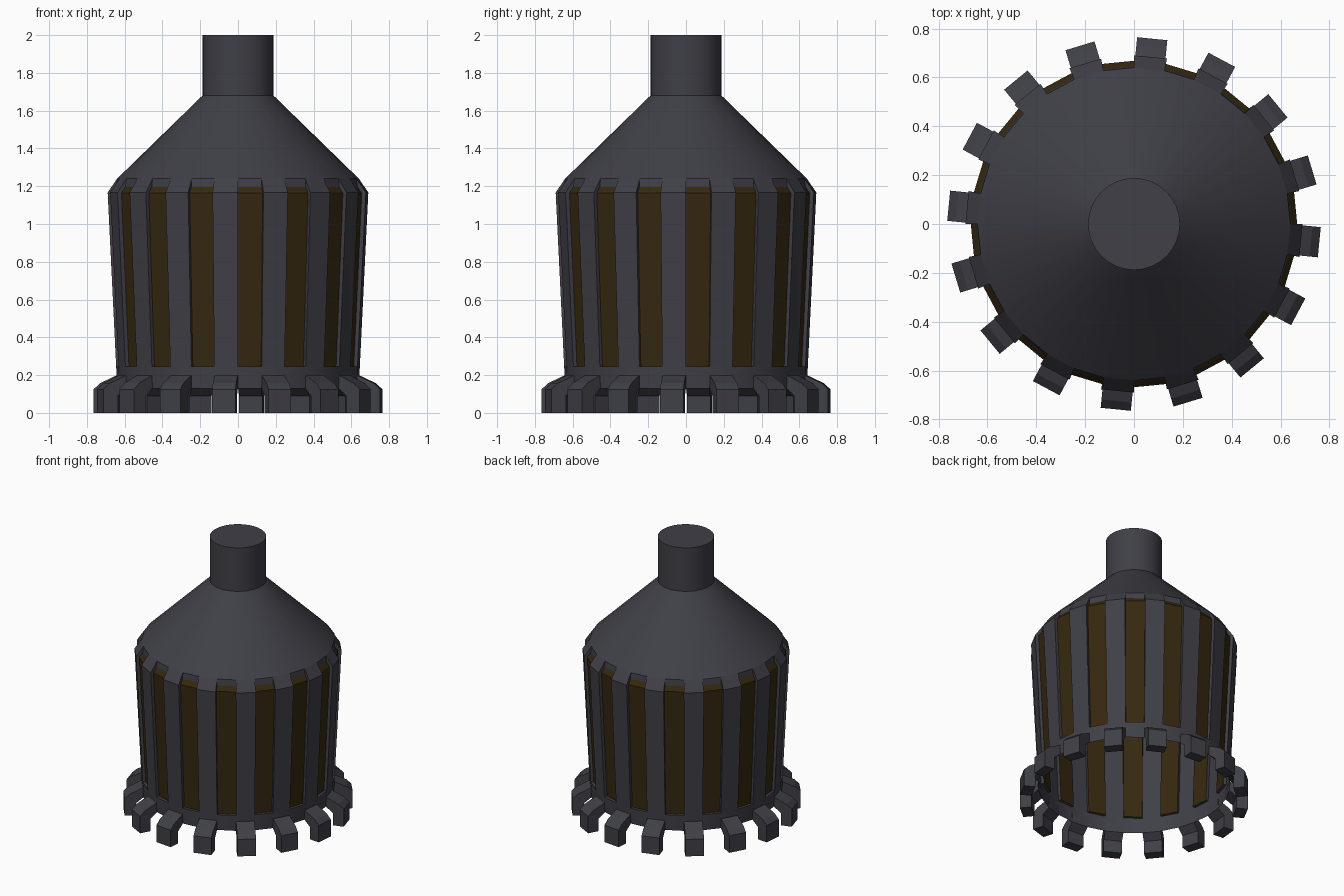
import bpy, bmesh, math
from mathutils import Vector

if "Cube" in bpy.data.objects:
    bpy.data.objects.remove(bpy.data.objects["Cube"])

N = 16                      # ribs, windows and feet
STEP = math.tau / N
HALF = STEP / 2             # one facet of the 32-sided body


def material(name, col):
    m = bpy.data.materials.new(name)
    m.diffuse_color = (*col, 1)
    m.use_nodes = True
    m.node_tree.nodes["Principled BSDF"].inputs["Base Color"].default_value = m.diffuse_color
    return m


GREY = material("dark_grey", (0.050, 0.050, 0.063))
BROWN = material("dark_brown", (0.036, 0.021, 0.005))


def pt(r, z, a):
    return Vector((r * math.cos(a), r * math.sin(a), z))


def face(bm, pts):
    return bm.faces.new([bm.verts.new(p) for p in pts])


def strip(bm, profile, a0, a1):
    """Sweep a top-down profile across one facet."""
    for (r0, z0), (r1, z1) in zip(profile, profile[1:]):
        face(bm, [pt(r1, z1, a0), pt(r1, z1, a1), pt(r0, z0, a1), pt(r0, z0, a0)])


def finish(bm, name, mat, smooth=False):
    bmesh.ops.remove_doubles(bm, verts=bm.verts, dist=1e-4)
    me = bpy.data.meshes.new(name)
    bm.to_mesh(me)
    bm.free()
    me.materials.append(mat)
    ob = bpy.data.objects.new(name, me)
    bpy.context.scene.collection.objects.link(ob)
    if smooth:
        bpy.context.view_layer.objects.active = ob
        ob.select_set(True)
        bpy.ops.object.shade_smooth_by_angle(angle=math.radians(25))
        ob.select_set(False)
    return ob


cone_edge = (0.64, 1.24)
ring_top = (0.645, 0.245)
rib_profile = [cone_edge, (0.69, 1.167), ring_top]
panel_profile = [(0.645, 1.197), (0.668, 1.163), (0.625, 0.245)]

# neck and cone
bm = bmesh.new()
for i in range(2 * N):
    strip(bm, [(0.188, 2.0), (0.188, 1.68), cone_edge], i * HALF, (i + 1) * HALF)
face(bm, [pt(0.188, 2.0, i * HALF) for i in range(2 * N)])
finish(bm, "neck_and_cone", GREY, True)

# lower ring
bm = bmesh.new()
for i in range(2 * N):
    strip(bm, [ring_top, (0.64, 0.13)], i * HALF, (i + 1) * HALF)
finish(bm, "lower_ring", GREY, True)

# ribs with side walls, and recessed window panels between them
ribs, panels = bmesh.new(), bmesh.new()
for i in range(N):
    a = i * STEP - HALF     # rib covers a..a+HALF, window a+HALF..a+STEP
    b, c = a + HALF, a + STEP
    strip(ribs, rib_profile, a, b)
    strip(ribs, [cone_edge, panel_profile[0]], b, c)
    strip(ribs, [panel_profile[-1], ring_top], b, c)
    loop = rib_profile + panel_profile[::-1]
    face(ribs, [pt(r, z, b) for r, z in loop])
    face(ribs, [pt(r, z, a) for r, z in loop[::-1]])
    strip(panels, panel_profile, b, c)
finish(ribs, "ribs", GREY)
finish(panels, "window_panels", BROWN)

# bent feet below every rib
foot = [(0.637, 0.20), (0.728, 0.157), (0.762, 0.125), (0.762, 0.0),
        (0.685, 0.0), (0.685, 0.09), (0.637, 0.13)]
bm = bmesh.new()
for i in range(N):
    a = i * STEP - HALF / 2
    side = Vector((-math.sin(a), math.cos(a), 0)) * 0.062
    p = [pt(r, z, a) - side for r, z in foot]
    q = [v + 2 * side for v in p]
    face(bm, p)
    face(bm, q[::-1])
    for j in range(len(p)):
        k = (j + 1) % len(p)
        face(bm, [p[k], p[j], q[j], q[k]])
bmesh.ops.remove_doubles(bm, verts=bm.verts, dist=1e-4)
bmesh.ops.recalc_face_normals(bm, faces=bm.faces)
finish(bm, "feet", GREY)
